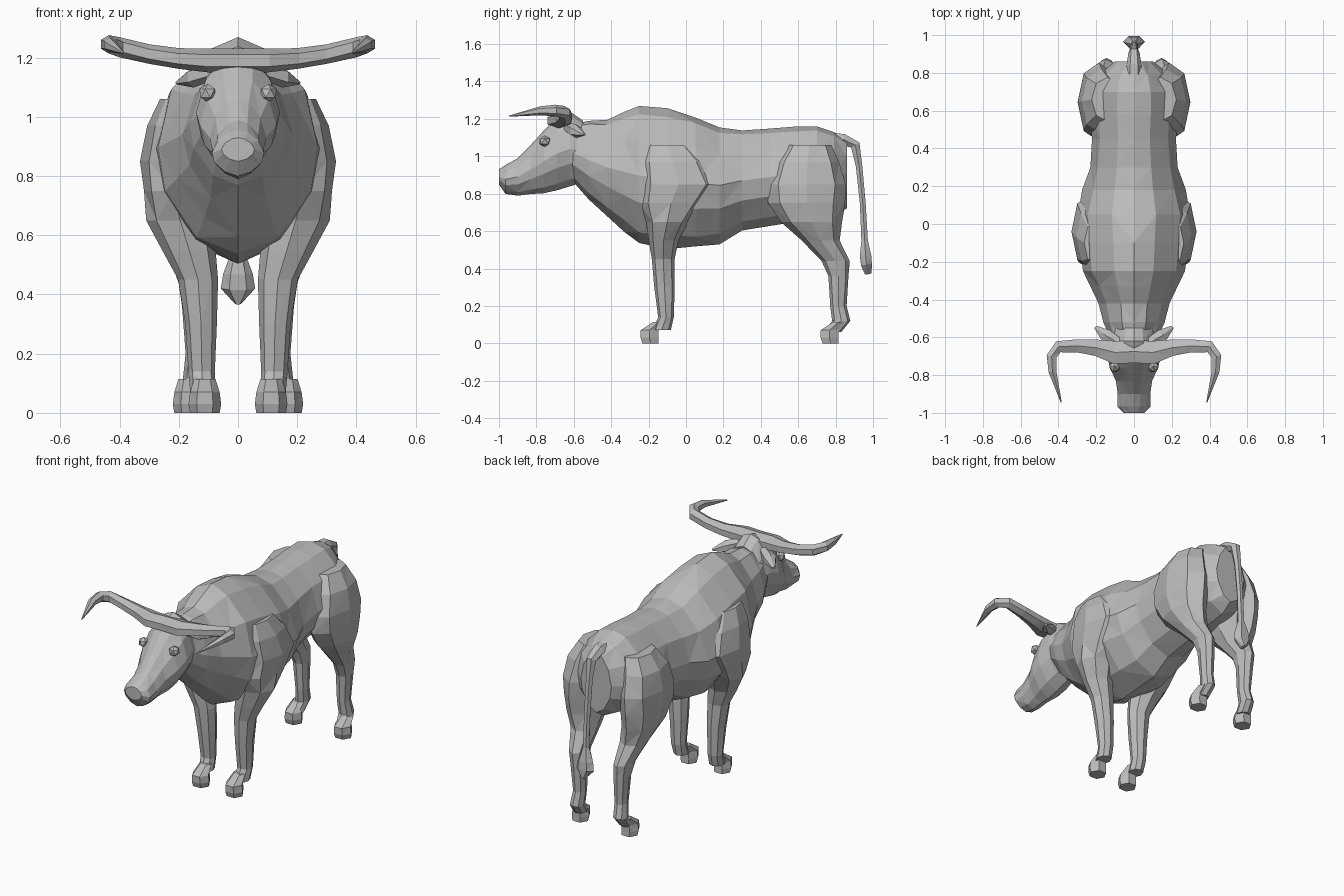
import bpy
import bmesh
import math
import random
from mathutils import Vector

random.seed(7)

cube = bpy.data.objects.get("Cube")
if cube:
    bpy.data.objects.remove(cube, do_unlink=True)

X, Y, Z = Vector((1, 0, 0)), Vector((0, 1, 0)), Vector((0, 0, 1))

# One plain grey hide
hide = bpy.data.materials.new("grey_hide")
hide.use_nodes = True
grey = (0.5, 0.5, 0.5, 1)
hide.diffuse_color = grey
hide.node_tree.nodes["Principled BSDF"].inputs["Base Color"].default_value = grey

# Cross-sections: an egg-like torso slice and plain polygons for limbs
half = [(0, 1), (.38, .9), (.8, .52), (1, 0), (.9, -.4), (.5, -.82), (0, -1)]
torso = half + [(-u, v) for u, v in half[-2:0:-1]]


def polygon(sides):
    steps = [math.tau * k / sides for k in range(sides)]
    return [(math.cos(t), math.sin(t)) for t in steps]


def finish(name, bm, mirrored):
    """Turn a bmesh into a flat shaded object, mirrored across x if asked."""
    bmesh.ops.recalc_face_normals(bm, faces=bm.faces)
    mesh = bpy.data.meshes.new(name)
    bm.to_mesh(mesh)
    bm.free()
    mesh.materials.append(hide)
    obj = bpy.data.objects.new(name, mesh)
    bpy.context.collection.objects.link(obj)
    if mirrored:
        mod = obj.modifiers.new("mirror", 'MIRROR')
        mod.use_mirror_merge = False


def loft(name, stations, shape, u, v=None, mirrored=False, rough=0.0):
    """Skin rings (x, y, z, half size along u, half size along v).
    Without v, each ring is turned square to the path."""
    bm = bmesh.new()
    centres = [Vector(s[:3]) for s in stations]
    count = len(shape)
    rings = []
    for i, (c, s) in enumerate(zip(centres, stations)):
        side = v
        if side is None:
            tangent = centres[min(i + 1, len(centres) - 1)] - centres[max(i - 1, 0)]
            side = tangent.cross(u).normalized()
        bumps = [1 + random.uniform(-rough, rough) for _ in range(count)]
        ring = []
        for j, (p, q) in enumerate(shape):
            bump = bumps[min(j, count - j)]
            ring.append(bm.verts.new(c + (u * p * s[3] + side * q * s[4]) * bump))
        rings.append(ring)
    # alternating diagonals give the chiselled facets
    for i, (low, high) in enumerate(zip(rings, rings[1:])):
        for j in range(count):
            k = (j + 1) % count
            if (i + j) % 2:
                bm.faces.new((low[j], low[k], high[k]))
                bm.faces.new((low[j], high[k], high[j]))
            else:
                bm.faces.new((low[j], low[k], high[j]))
                bm.faces.new((low[k], high[k], high[j]))
    bm.faces.new(rings[0])
    bm.faces.new(rings[-1])
    finish(name, bm, mirrored)


def slices(rows):
    """Rows of (y, top, bottom, half width) as upright stations."""
    return [(0, y, (t + b) / 2, w, (t - b) / 2) for y, t, b, w in rows]


# Torso from neck to rump
loft("body", slices([
    (-.62, 1.17, .88, .12), (-.52, 1.19, .77, .165), (-.42, 1.2, .68, .185),
    (-.33, 1.235, .6, .23), (-.25, 1.265, .53, .275), (-.1, 1.25, .51, .29),
    (.05, 1.205, .51, .3), (.18, 1.16, .53, .27), (.3, 1.14, .6, .235),
    (.45, 1.15, .63, .22), (.58, 1.16, .645, .235), (.7, 1.165, .66, .235),
    (.79, 1.13, .68, .19), (.86, 1.09, .72, .1)]), torso, X, Z, rough=.025)

# Head from nose to poll
loft("head", slices([
    (-1, .93, .85, .055), (-.965, .955, .8, .088), (-.9, .99, .79, .085),
    (-.83, 1.06, .8, .095), (-.76, 1.14, .805, .128), (-.69, 1.21, .82, .14),
    (-.62, 1.24, .84, .13), (-.55, 1.19, .86, .12)]), torso, X, Z, rough=.015)

# Eyes under the brow
bm = bmesh.new()
bmesh.ops.create_icosphere(bm, subdivisions=1, radius=.032)
bmesh.ops.translate(bm, verts=bm.verts, vec=(.102, -.755, 1.08))
finish("eyes", bm, True)

# Horns sweep out, then hook forward to a point
loft("horns", [
    (0, -.675, 1.19, .04, .07), (.1, -.68, 1.19, .04, .07),
    (.2, -.655, 1.197, .035, .05), (.3, -.645, 1.212, .033, .04),
    (.4, -.65, 1.235, .034, .036), (.436, -.7, 1.245, .031, .031),
    (.432, -.78, 1.243, .024, .024), (.385, -.945, 1.215, .003, .003)],
    polygon(6), Z, mirrored=True)

# Ears behind and below the horns
loft("ears", [
    (.08, -.63, 1.155, .03, .03), (.15, -.59, 1.135, .036, .04),
    (.205, -.545, 1.115, .006, .01)], polygon(6), Z, mirrored=True)

# Shoulders running down into the front legs
loft("front_legs", [
    (.2, -.1, 1.06, .065, .12), (.22, -.07, .97, .085, .18),
    (.23, -.04, .85, .1, .21), (.22, -.08, .75, .1, .17),
    (.195, -.1, .65, .115, .115), (.165, -.12, .55, .09, .08),
    (.135, -.122, .45, .066, .062), (.125, -.115, .3, .053, .055),
    (.122, -.107, .14, .045, .042), (.12, -.13, .07, .042, .05)],
    polygon(8), X, Y, mirrored=True, rough=.03)

# Haunches running down into the hind legs
loft("hind_legs", [
    (.14, .66, 1.06, .085, .12), (.17, .65, .97, .11, .17),
    (.185, .645, .85, .115, .215), (.19, .645, .75, .11, .205),
    (.185, .67, .65, .1, .16), (.165, .72, .55, .075, .1),
    (.15, .8, .44, .05, .075), (.145, .815, .36, .045, .055),
    (.14, .815, .2, .037, .043), (.145, .83, .12, .04, .05),
    (.155, .785, .06, .04, .045)],
    polygon(8), X, Y, mirrored=True, rough=.03)

# Hooves, wedge shaped and longer toward the toe
for name, x, y in (("front_hooves", .112, -.195), ("hind_hooves", .165, .768)):
    loft(name, [
        (x, y + .05, .115, .036, .035), (x, y, .07, .05, .055),
        (x, y, .03, .055, .055), (x, y + .005, 0, .05, .05)],
        polygon(6), X, Y, mirrored=True)

# Tail arching off the rump, ending in a tuft
loft("tail", [
    (0, .72, 1.1, .05, .03), (0, .84, 1.09, .04, .035), (0, .905, 1.06, .03, .03),
    (0, .925, .95, .022, .02), (0, .945, .75, .02, .018), (0, .955, .55, .02, .02),
    (0, .96, .47, .05, .035), (0, .965, .42, .058, .034), (0, .975, .37, .012, .02)],
    polygon(6), X)
